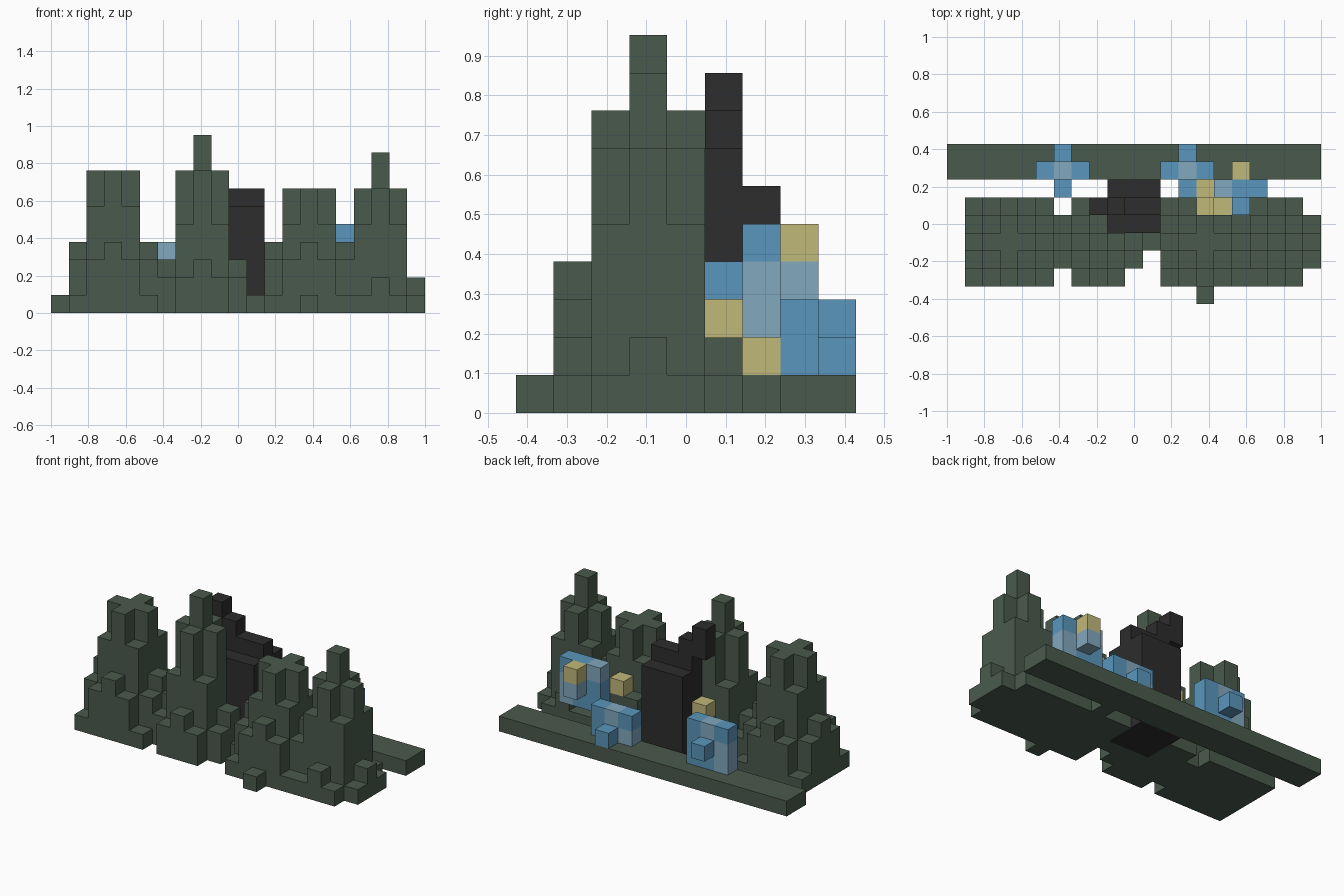
import bpy
import bmesh
from mathutils import Vector

cube = bpy.data.objects.get("Cube")
if cube:
    bpy.data.objects.remove(cube, do_unlink=True)

U = 2 / 21                                # edge of one block
ORIGIN = Vector((-1, -4.5 * U, 0))        # corner of the block grid


def material(name, rgb):
    m = bpy.data.materials.new(name)
    m.use_nodes = True
    m.diffuse_color = (*rgb, 1)
    m.node_tree.nodes["Principled BSDF"].inputs["Base Color"].default_value = (*rgb, 1)
    return m


MATS = {
    "green": material("dark_green", (0.068, 0.102, 0.074)),
    "black": material("charcoal", (0.026, 0.026, 0.026)),
    "blue": material("blue", (0.102, 0.305, 0.503)),
    "light": material("pale_blue", (0.223, 0.392, 0.515)),
    "yellow": material("straw_yellow", (0.527, 0.479, 0.195)),
}

blocks = {}                               # cell -> (part name, colour)


def box(part, colour, xs, ys, zs):
    """Fill a range of cells; later parts replace earlier ones."""
    for i in range(*xs):
        for j in range(*ys):
            for k in range(*zs):
                blocks[i, j, k] = (part, colour)


def block(part, colour, i, j, k):
    blocks[i, j, k] = (part, colour)


def tree(part, ci, cj, heights):
    """Stepped tree, symmetric about its trunk; heights keyed by offset."""
    for di in range(-3, 4):
        for dj in range(-3, 4):
            key = (max(abs(di), abs(dj)), min(abs(di), abs(dj)))
            for k in range(heights.get(key, 0)):
                blocks.setdefault((ci + di, cj + dj, k), (part, "green"))


def lantern(part, ci, cj, ck, pale):
    """Square slab with a knob on its front and back."""
    box(part, "blue", (ci - 1, ci + 2), (cj, cj + 1), (ck - 1, ck + 2))
    for side in (-1, 1):
        block(part, "blue", ci, cj + side, ck)
    for di, dj, dk in pale:
        block(part, "light", ci + di, cj + dj, ck + dk)


def steps(*h):
    return dict(zip([(0, 0), (1, 0), (1, 1), (2, 0), (2, 1), (2, 2), (3, 0)], h))


# Four trees
tree("right_tree", 3, 3, steps(8, 8, 6, 4, 3, 1))
tree("tall_tree", 8, 3, steps(10, 8, 5, 3, 2))
tree("broad_tree", 14, 3, steps(7, 7, 5, 4, 3, 1, 1))
tree("left_tree", 18, 3, steps(9, 7, 5, 2, 1))

# Dark tower with a raised ridge and an overhanging tip
box("tower", "black", (9, 12), (4, 7), (0, 6))
box("tower", "black", (9, 12), (5, 6), (6, 7))
block("tower", "black", 9, 5, 7)
box("tower", "black", (8, 9), (5, 6), (7, 9))

# Blue lanterns
lantern("right_lantern", 6, 7, 2, [(0, 0, 1), (-1, 0, 0), (-1, 0, -1)])
lantern("middle_lantern", 13, 7, 1, [(0, 0, 1), (-1, 0, 0)])
lantern("left_lantern", 16, 6, 3, [(1, 0, 0), (1, 0, -1), (-1, 0, 1), (0, 1, 0)])

# Yellow ornaments
for cell in [(14, 6, 1), (15, 5, 2), (14, 5, 3), (16, 7, 4), (8, 5, 3)]:
    block("ornaments", "yellow", *cell)

# Long rear kerb
box("rear_kerb", "green", (0, 21), (7, 9), (0, 1))

# Turn each part's outer block sides into a mesh
for part in sorted({p for p, c in blocks.values()}):
    colours = sorted({c for p, c in blocks.values() if p == part})
    bm = bmesh.new()
    for cell, (p, colour) in blocks.items():
        if p != part:
            continue
        centre = Vector(cell) + Vector((0.5, 0.5, 0.5))
        for axis in range(3):
            for sign in (-1, 1):
                n = Vector((0, 0, 0))
                n[axis] = sign
                if tuple(int(a + b) for a, b in zip(cell, n)) in blocks:
                    continue
                a = Vector((0, 0, 0))
                a[(axis + 1) % 3] = 0.5
                b = n.cross(a)
                mid = centre + n / 2
                corners = (mid - a - b, mid + a - b, mid + a + b, mid - a + b)
                face = bm.faces.new([bm.verts.new(ORIGIN + c * U) for c in corners])
                face.material_index = colours.index(colour)
    bmesh.ops.remove_doubles(bm, verts=bm.verts, dist=U / 100)
    bmesh.ops.dissolve_limit(bm, angle_limit=0.01, verts=bm.verts, edges=bm.edges,
                             delimit={"MATERIAL"})
    mesh = bpy.data.meshes.new(part)
    bm.to_mesh(mesh)
    bm.free()
    for colour in colours:
        mesh.materials.append(MATS[colour])
    bpy.context.collection.objects.link(bpy.data.objects.new(part, mesh))
